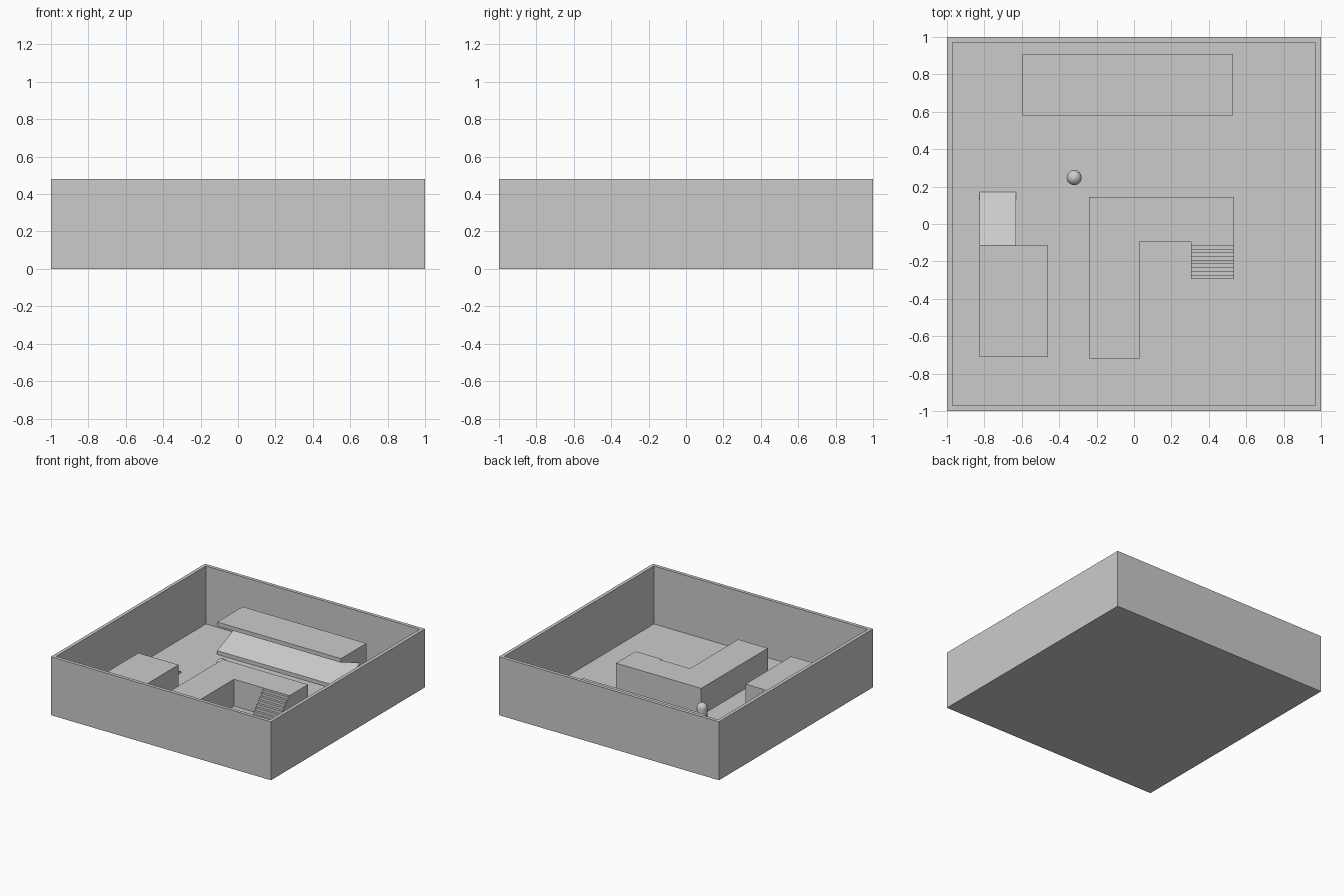
import bpy, bmesh, math
from mathutils import Vector

if "Cube" in bpy.data.objects:
    bpy.data.objects.remove(bpy.data.objects["Cube"])

FLOOR = 0.004


def make_object(name, bm):
    bmesh.ops.recalc_face_normals(bm, faces=bm.faces)
    mesh = bpy.data.meshes.new(name)
    bm.to_mesh(mesh)
    bm.free()
    ob = bpy.data.objects.new(name, mesh)
    bpy.context.collection.objects.link(ob)
    return ob


def prism(name, outline, to_3d, offset):
    """Extrude a flat outline, mapped into space by to_3d, along offset."""
    bm = bmesh.new()
    face = bm.faces.new([bm.verts.new(to_3d(*p)) for p in outline])
    ext = bmesh.ops.extrude_face_region(bm, geom=[face])
    moved = [v for v in ext["geom"] if isinstance(v, bmesh.types.BMVert)]
    bmesh.ops.translate(bm, verts=moved, vec=Vector(offset))
    return make_object(name, bm)


def plan_block(name, outline, height):
    return prism(name, outline, lambda x, y: (x, y, FLOOR), (0, 0, height - FLOOR))


def side_block(name, profile, x0, x1):
    return prism(name, profile, lambda y, z: (x0, y, z), (x1 - x0, 0, 0))


# Walled arena: box whose top is inset and sunk to the floor
bm = bmesh.new()
bmesh.ops.create_cube(bm, size=2)
for v in bm.verts:
    v.co.z = 0.48 if v.co.z > 0 else 0
top = max(bm.faces, key=lambda f: f.calc_center_median().z)
bmesh.ops.inset_region(bm, faces=[top], thickness=0.04)
ext = bmesh.ops.extrude_face_region(bm, geom=[top])
for v in ext["geom"]:
    if isinstance(v, bmesh.types.BMVert):
        v.co.z = FLOOR
if top.is_valid:
    bmesh.ops.delete(bm, geom=[top], context='FACES')
make_object("arena_walls", bm)

# L-shaped platform
plan_block("corner_platform", [(-0.24, -0.72), (0.03, -0.72), (0.03, -0.095),
                               (0.535, -0.095), (0.535, 0.145), (-0.24, 0.145)], 0.225)

# Stairs climbing to the platform
steps, run, rise = 10, 0.02, 0.0222
profile = [(-0.095, FLOOR), (-0.295, FLOOR)]
for i in range(steps):
    y = -0.295 + i * run
    profile += [(y, (i + 1) * rise), (y + run, (i + 1) * rise)]
side_block("stairs", profile, 0.305, 0.535)

# Left block and the ramp leading onto it
plan_block("left_block", [(-0.825, -0.71), (-0.46, -0.71),
                          (-0.46, -0.115), (-0.825, -0.115)], 0.22)
side_block("ramp", [(-0.115, FLOOR), (0.17, FLOOR), (-0.115, 0.22)], -0.825, -0.63)

# Long back block with a V-shaped recess in its front
side_block("notched_block", [(0.58, FLOOR), (0.58, 0.035), (0.83, 0.14), (0.58, 0.237),
                             (0.58, 0.27), (0.91, 0.27), (0.91, FLOOR)], -0.595, 0.53)

# Capsule standing on the floor
bm = bmesh.new()
bmesh.ops.create_uvsphere(bm, u_segments=32, v_segments=16, radius=0.04)
for v in bm.verts:
    v.co.z += 0.13 if v.co.z > -1e-5 else FLOOR + 0.04
capsule = make_object("capsule", bm)
capsule.location = (-0.32, 0.248, 0)
bpy.context.view_layer.objects.active = capsule
capsule.select_set(True)
bpy.ops.object.shade_smooth_by_angle(angle=math.radians(30))
